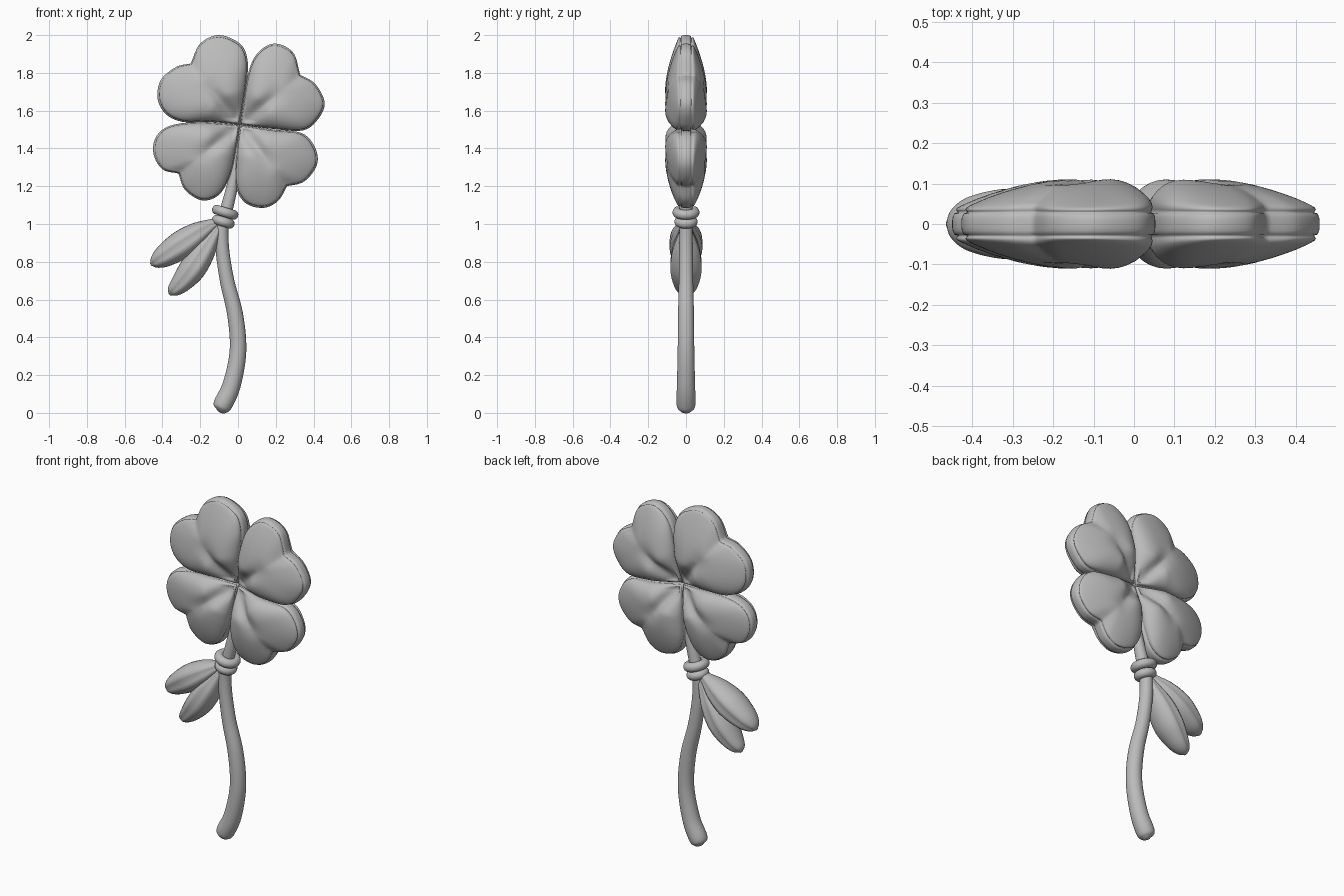
import bpy, bmesh, math
from mathutils import Vector

cube = bpy.data.objects.get("Cube")
if cube:
    bpy.data.objects.remove(cube, do_unlink=True)

grey = bpy.data.materials.new("plain grey")
grey.use_nodes = True
colour = (0.5, 0.5, 0.5, 1)
grey.diffuse_color = colour
grey.node_tree.nodes["Principled BSDF"].inputs["Base Color"].default_value = colour


def spline(points, steps):
    """Open Catmull-Rom curve through points of any dimension."""
    pts = [Vector(p) for p in points]
    pts = [pts[0] * 2 - pts[1]] + pts + [pts[-1] * 2 - pts[-2]]
    out = []
    for a, b, c, d in zip(pts, pts[1:], pts[2:], pts[3:]):
        for i in range(steps):
            t = i / steps
            out.append((b * 2 + (c - a) * t + (a * 2 - b * 5 + c * 4 - d) * t**2
                        + (b * 3 - a - c * 3 + d) * t**3) / 2)
    return out + [pts[-2]]


def skin(name, rings):
    """Join closed rings of points into a smooth capped surface."""
    bm = bmesh.new()
    loops = [[bm.verts.new(p) for p in ring] for ring in rings]
    for r, s in zip(loops, loops[1:]):
        for i in range(len(r)):
            j = (i + 1) % len(r)
            bm.faces.new((r[i], r[j], s[j], s[i]))
    bm.faces.new(loops[0])
    bm.faces.new(loops[-1])
    bmesh.ops.recalc_face_normals(bm, faces=bm.faces)
    mesh = bpy.data.meshes.new(name)
    bm.to_mesh(mesh)
    bm.free()
    obj = bpy.data.objects.new(name, mesh)
    bpy.context.collection.objects.link(obj)
    finish(obj)


def finish(obj):
    obj.data.materials.append(grey)
    for poly in obj.data.polygons:
        poly.use_smooth = True


# Clover leaves: puffed hearts with a proud seam around the middle
HUB = Vector((0.01, 1.525))
SEAM = 0.03
# Side section from the rim inwards: (outline scale, half thickness)
SECTION = [(1, 0.008), (0.995, 0.017), (0.98, 0.026), (0.945, 0.029), (0.957, 0.036),
           (0.965, 0.046), (0.955, 0.058), (0.92, 0.071), (0.87, 0.082), (0.79, 0.095),
           (0.69, 0.105), (0.58, 0.112), (0.46, 0.117), (0.34, 0.119), (0.22, 0.12),
           (0.11, 0.12), (0.02, 0.12)]


def clover_leaf(name, first_side, second_side):
    """Each side is given in hundredths; the first one ends at the notch."""
    one = [Vector(p) / 100 for p in first_side]
    two = [Vector(p) / 100 for p in second_side]
    notch = one[-1]
    outline = spline([HUB] + one, 8)[:-1] + spline([notch] + two + [HUB], 8)[:-1]
    centre = HUB.lerp(notch, 0.58)
    axis = notch - HUB
    length = axis.length
    axis.normalize()

    def ring(scale, thick, side):
        pts = []
        for p in outline:
            q = centre + (p - centre) * scale
            off = q - HUB
            along = off.dot(axis) / length
            across = off.x * axis.y - off.y * axis.x
            pinch = 0.3 + 0.7 * min(1, off.length / 0.17) ** 0.8
            # The pillow thins towards the outer edge; the seam stays even
            taper = 1 - 0.56 * (max(0, off.length - 0.12) / 0.31) ** 1.6
            puff = min(thick, SEAM) + max(0, thick - SEAM) * max(0.3, taper)
            # Valley from the hub, fading past the middle, and a dent at the notch
            fade = max(0, 1 - max(0, along) / 0.75) + 0.5 * max(0, along - 0.75)
            valley = 1 - 0.55 * fade * math.exp(-(across / 0.035) ** 2)
            keep = valley if scale < 0.9 else 1
            pts.append((q.x, side * puff * pinch * keep, q.y))
        return pts

    front = [ring(s, t, -1) for s, t in SECTION]
    back = [ring(s, t, 1) for s, t in SECTION]
    skin(name, front[::-1] + back)


clover_leaf("upper_right_leaf",
            [(4.5, 174), (5, 187), (1, 195.5), (-10, 200), (-20, 195.5), (-25, 185)],
            [(-33, 183), (-41, 176), (-42.5, 166), (-38, 158), (-29, 154), (-15, 154)])
clover_leaf("upper_left_leaf",
            [(5, 178), (10, 190), (19, 195.5), (29, 191), (33, 179)],
            [(41, 174), (45.9, 164), (42, 155), (34, 149.5), (17, 150.5)])
clover_leaf("lower_left_leaf",
            [(19, 150), (34, 148), (41, 140), (41.7, 131), (35, 122.5), (26, 120)],
            [(21, 112), (13, 108.5), (3.5, 111.5), (-1.3, 121), (-1, 137)])
clover_leaf("lower_right_leaf",
            [(-20, 154), (-36, 152), (-43.5, 146), (-44.7, 137), (-40, 129), (-31.5, 126.7)],
            [(-28, 118), (-19, 112.5), (-10, 115.5), (-4, 126), (-1, 139)])


def sweep(name, path, depth=1.0, groove=0.0, sides=28):
    """Tube in the xz plane along (x, z, radius) points, with an optional crease."""
    pts = spline(path, 6)
    rings = []
    for i, p in enumerate(pts):
        tangent = pts[min(i + 1, len(pts) - 1)] - pts[max(i - 1, 0)]
        n = Vector((-tangent.y, tangent.x)).normalized()
        ring = []
        for k in range(sides):
            a = math.tau * k / sides
            w = p.z * math.cos(a)
            crease = 1 - groove * math.exp(-(math.cos(a) / 0.25) ** 2)
            ring.append((p.x + n.x * w, p.z * depth * math.sin(a) * crease, p.y + n.y * w))
        rings.append(ring)
    skin(name, rings)


# Curved stem with a rounded foot
sweep("stem", [(-0.1, 0.005, 0.008), (-0.093, 0.016, 0.034), (-0.08, 0.045, 0.05),
               (-0.033, 0.15, 0.048), (0, 0.33, 0.044), (-0.015, 0.52, 0.042),
               (-0.058, 0.7, 0.038), (-0.083, 0.87, 0.036), (-0.083, 1, 0.035),
               (-0.055, 1.1, 0.033), (-0.02, 1.25, 0.028), (0.005, 1.42, 0.02)])

# Two small creased leaves hanging from the tie
sweep("outer_small_leaf", [(-0.08, 1.025, 0.012), (-0.13, 1, 0.03), (-0.21, 0.95, 0.062),
                           (-0.3, 0.89, 0.075), (-0.39, 0.83, 0.06), (-0.44, 0.798, 0.035),
                           (-0.462, 0.785, 0.006)], 1.28, 0.15)
sweep("inner_small_leaf", [(-0.085, 1.015, 0.012), (-0.125, 0.95, 0.034), (-0.18, 0.86, 0.062),
                           (-0.24, 0.765, 0.07), (-0.3, 0.69, 0.055), (-0.345, 0.645, 0.033),
                           (-0.362, 0.625, 0.006)], 1.3, 0.15)

# Tie rings around the stem
for name, x, z, radius in (("upper_tie_ring", -0.068, 1.062, 0.046),
                           ("lower_tie_ring", -0.078, 1.012, 0.036)):
    bpy.ops.mesh.primitive_torus_add(location=(x, 0, z), rotation=(0, 0.3, 0), major_radius=radius,
                                     minor_radius=0.026, major_segments=36, minor_segments=14)
    ring_obj = bpy.context.object
    ring_obj.name = name
    finish(ring_obj)
